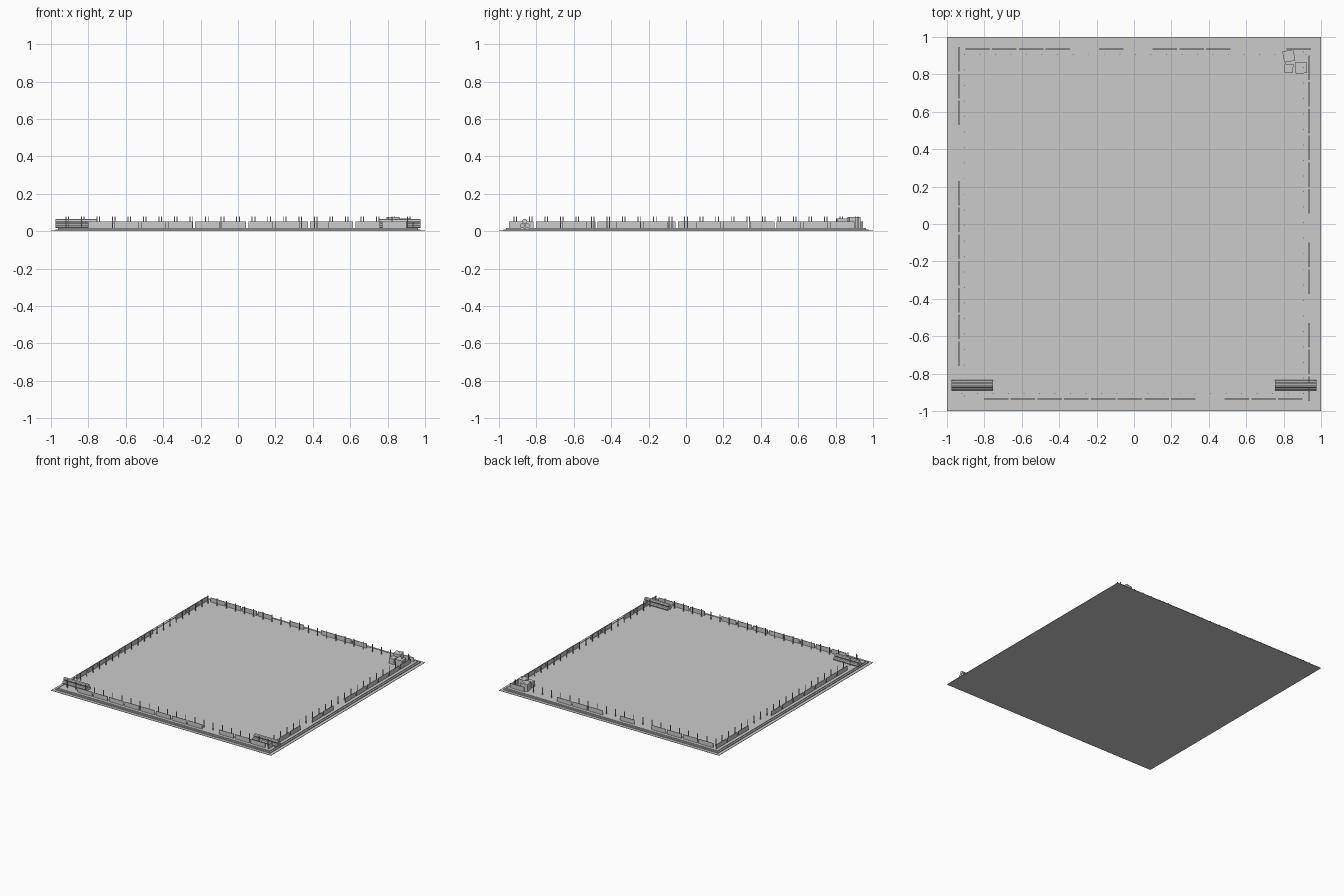
import bpy, bmesh, math
from mathutils import Matrix

if "Cube" in bpy.data.objects:
    bpy.data.objects.remove(bpy.data.objects["Cube"])

grey = bpy.data.materials.new("plain_grey")
grey.diffuse_color = (0.6, 0.6, 0.6, 1)
grey.use_nodes = True
grey.node_tree.nodes["Principled BSDF"].inputs["Base Color"].default_value = grey.diffuse_color


def finish(name, bm):
    me = bpy.data.meshes.new(name)
    bm.to_mesh(me)
    bm.free()
    me.materials.append(grey)
    ob = bpy.data.objects.new(name, me)
    bpy.context.collection.objects.link(ob)
    return ob


def add_box(bm, x, y, z0, z1, sx, sy, rot=0):
    m = (Matrix.Translation((x, y, (z0 + z1) / 2)) @ Matrix.Rotation(math.radians(rot), 4, 'Z')
         @ Matrix.Diagonal((sx, sy, z1 - z0, 1)))
    bmesh.ops.create_cube(bm, size=1, matrix=m)


def place(side, along, out):
    # position on one of the four sides of the square
    return {"front": (along, -out), "back": (along, out),
            "left": (-out, along), "right": (out, along)}[side]


# stepped ground slab
for name, half, z0, z1 in (("ground_plate", 1.0, 0.0, 0.003),
                           ("lower_slab", 0.975, 0.003, 0.010),
                           ("upper_slab", 0.962, 0.010, 0.016)):
    bm = bmesh.new()
    add_box(bm, 0, 0, z0, z1, 2 * half, 2 * half)
    finish(name, bm)

# fence panels, some missing on each side
STEP = 0.143
layout = {"front": (-1, {0, 9}), "back": (1, {1, 2, 6, 8}),
          "left": (1, {3, 4, 12}), "right": (-1, {3, 6})}
for side, (sign, missing) in layout.items():
    bm = bmesh.new()
    for k in range(13):
        if k in missing:
            continue
        x, y = place(side, sign * (0.88 - STEP * k), 0.935)
        lx, ly = (0.131, 0.004) if side in ("front", "back") else (0.004, 0.131)
        add_box(bm, x, y, 0.016, 0.052, lx, ly)
    finish(side + "_fence_panels", bm)

# thin posts just inside the fence
for side in layout:
    bm = bmesh.new()
    shift = 0.014 if side in ("back", "right") else 0.0
    for k in range(23):
        x, y = place(side, -0.92 + shift + 0.083 * k, 0.905)
        add_box(bm, x, y, 0.016, 0.078, 0.005, 0.005)
    finish(side + "_posts", bm)

# pipe stacks in the two front corners
R = 0.0135
for name, x in (("left_pipe_stack", -0.865), ("right_pipe_stack", 0.865)):
    bm = bmesh.new()
    for y, z in ((-0.862 - R, 0.016 + R), (-0.862 + R, 0.016 + R),
                 (-0.862, 0.016 + R + R * math.sqrt(3))):
        m = Matrix.Translation((x, y, z)) @ Matrix.Rotation(math.pi / 2, 4, 'Y')
        bmesh.ops.create_cone(bm, cap_ends=True, segments=8, radius1=R, radius2=R,
                              depth=0.22, matrix=m)
    finish(name, bm)

# crates in the back right corner
for name, x, y, size, rot, top in (("tall_crate", 0.828, 0.898, 0.06, 10, 0.076),
                                   ("wide_crate", 0.893, 0.835, 0.06, 4, 0.068),
                                   ("small_crate", 0.828, 0.833, 0.046, -3, 0.062)):
    bm = bmesh.new()
    add_box(bm, x, y, 0.016, top, size, size, rot)
    finish(name, bm)
